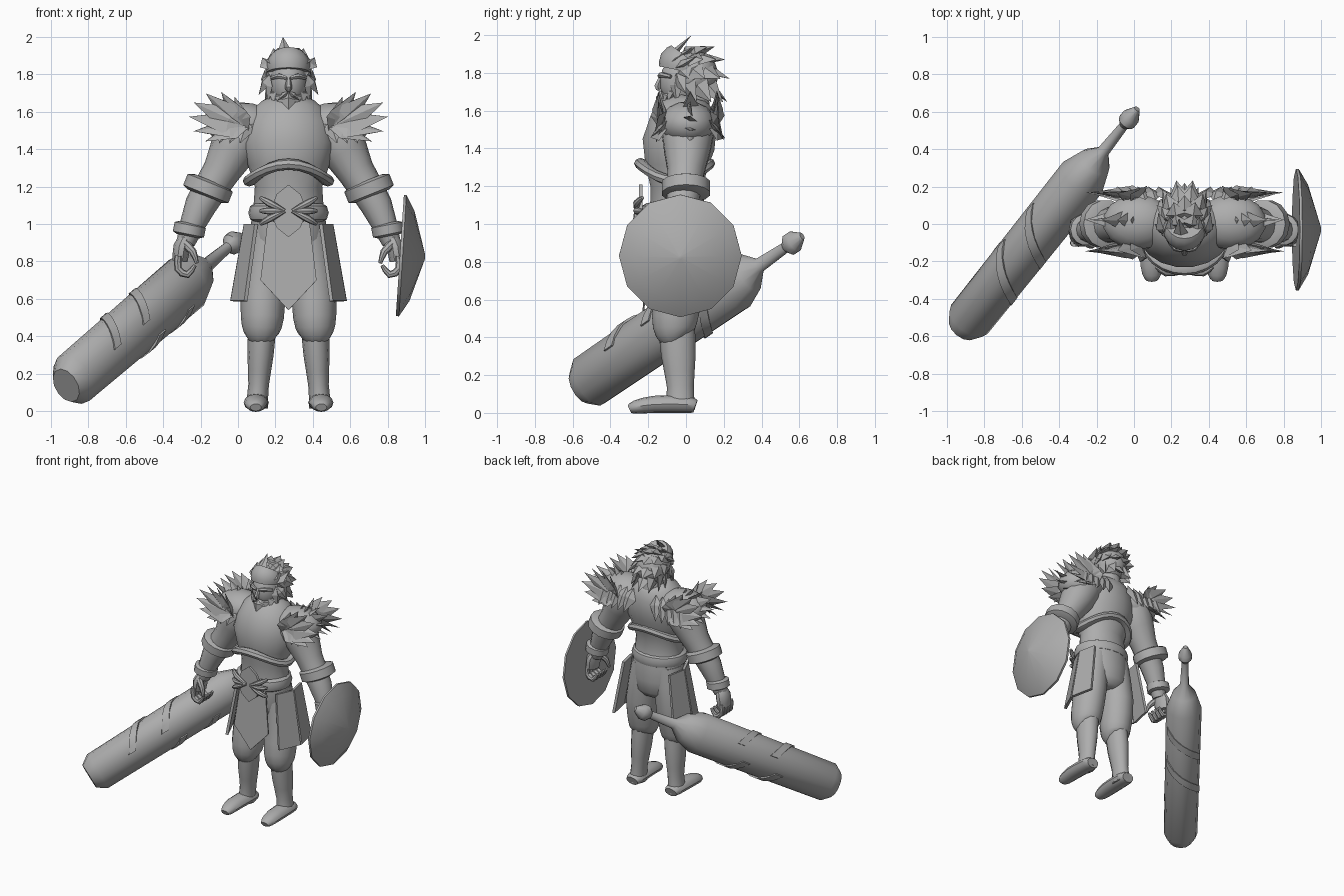
import bpy, bmesh, math
from mathutils import Vector

if "Cube" in bpy.data.objects:
    bpy.data.objects.remove(bpy.data.objects["Cube"])

BODY_CENTRE = .27
GREY = (.42, .42, .42, 1)
SIDEWAYS, FORWARD, UPWARD = Vector((1, 0, 0)), Vector((0, -1, 0)), Vector((0, 0, 1))

stone = bpy.data.materials.new("stone grey")
stone.use_nodes = True
stone.diffuse_color = GREY
stone.node_tree.nodes["Principled BSDF"].inputs["Base Color"].default_value = GREY


def finish(name, bm, pair=False, smooth=True):
    """Turn the mesh into an object on the body centre line, mirrored when paired."""
    bmesh.ops.recalc_face_normals(bm, faces=bm.faces)
    mesh = bpy.data.meshes.new(name)
    bm.to_mesh(mesh)
    bm.free()
    obj = bpy.data.objects.new(name, mesh)
    obj.location.x = BODY_CENTRE
    mesh.materials.append(stone)
    bpy.context.collection.objects.link(obj)
    if smooth:
        bpy.ops.object.select_all(action="DESELECT")
        obj.select_set(True)
        bpy.context.view_layer.objects.active = obj
        bpy.ops.object.shade_smooth_by_angle(angle=math.radians(40))
    if pair:
        mirror = obj.modifiers.new("Mirror", "MIRROR")
        mirror.use_mirror_merge = False


def bridge(bm, rows, closed=False):
    """Join rows of vertices into a tube, open tubes get end caps."""
    following = rows[1:] + rows[:1] if closed else rows[1:]
    for a, b in zip(rows, following):
        for k in range(len(a)):
            bm.faces.new((a[k - 1], a[k], b[k], b[k - 1]))
    if not closed:
        bm.faces.new(rows[0])
        bm.faces.new(rows[-1])


def refine(rings):
    """Add a smoothly interpolated ring between neighbours."""
    result = [rings[0]]
    for i in range(len(rings) - 1):
        before, after = rings[max(i - 1, 0)], rings[min(i + 2, len(rings) - 1)]
        a, b = rings[i], rings[i + 1]
        result.append(tuple((9 * (q + r) - p - s) / 16 for p, q, r, s in zip(before, a, b, after)))
        result.append(b)
    return result


def loft(name, rings, sides=12, pair=False, hint=SIDEWAYS, flat=1, curved=True):
    """Skin rings of (x, y, z, radius) that stand square to their path."""
    if curved:
        rings = refine(rings)
    bm = bmesh.new()
    centres = [Vector(ring[:3]) for ring in rings]
    rows = []
    for i, centre in enumerate(centres):
        tangent = (centres[min(i + 1, len(centres) - 1)] - centres[max(i - 1, 0)]).normalized()
        u = (hint - tangent * hint.dot(tangent)).normalized()
        v = tangent.cross(u) * flat
        angles = [math.tau * k / sides for k in range(sides)]
        rows.append([bm.verts.new(centre + (u * math.cos(a) + v * math.sin(a)) * rings[i][-1]) for a in angles])
    bridge(bm, rows)
    finish(name, bm, pair)


def cuff(name, centre, axis, radius, height):
    """A padded band worn around an arm."""
    centre, axis = Vector(centre), Vector(axis).normalized()
    steps = ((-.5, .75), (-.35, 1), (.35, 1), (.5, .75))
    loft(name, [(*(centre + axis * height * along), radius * size) for along, size in steps], 14, True, curved=False)


def belt(name, radius, depth, z, arch, thick):
    """A rounded band around the trunk, arched at front and back."""
    bm = bmesh.new()
    rows = []
    for k in range(24):
        a = math.tau * k / 24
        out = Vector((math.cos(a), math.sin(a), 0))
        centre = Vector((out.x * radius, out.y * depth - .06, z + arch * out.y ** 2))
        section = [math.tau * j / 8 for j in range(8)]
        rows.append([bm.verts.new(centre + out * .035 * math.cos(b) + UPWARD * thick * math.sin(b)) for b in section])
    bridge(bm, rows, closed=True)
    finish(name, bm)


def ellipsoid(name, centre, radii, pair=False):
    bm = bmesh.new()
    bmesh.ops.create_uvsphere(bm, u_segments=14, v_segments=9, radius=1)
    bmesh.ops.scale(bm, vec=radii, verts=bm.verts)
    bmesh.ops.translate(bm, vec=centre, verts=bm.verts)
    finish(name, bm, pair)


def plate(name, outline, thick, pair=False):
    bm = bmesh.new()
    face = bm.faces.new([bm.verts.new(p) for p in outline])
    face.normal_update()
    shift = face.normal * thick
    rim = bmesh.ops.extrude_face_region(bm, geom=[face])["geom"]
    bmesh.ops.translate(bm, vec=shift, verts=[g for g in rim if isinstance(g, bmesh.types.BMVert)])
    finish(name, bm, pair)


def spike(bm, base, tip, width, normal, lift=.02):
    """A pointed tuft with a raised ridge."""
    base, tip = Vector(base), Vector(tip)
    side = (tip - base).cross(Vector(normal)).normalized()
    ridge = side.cross(tip - base).normalized() * lift
    middle, side = base.lerp(tip, .4), side * width / 2
    ring = [bm.verts.new(middle + offset) for offset in (side, ridge, -side, -ridge)]
    root, point = bm.verts.new(base), bm.verts.new(tip)
    for k in range(4):
        bm.faces.new((ring[k - 1], ring[k], point))
        bm.faces.new((ring[k], ring[k - 1], root))


# Trunk
loft("torso", [(0, .03, 1.67, .11), (0, .01, 1.6, .2), (0, -.04, 1.42, .25), (0, -.05, 1.2, .18),
               (0, -.04, 1, .2), (0, -.03, .8, .18), (0, -.03, .75, .1)], 18, flat=.78)
belt("chest_hem", .21, .18, 1.23, .09, .03)
belt("waist_belt", .18, .15, 1.06, 0, .05)

# Four-pointed buckle and its fanned tassels
star = []
for k in range(8):
    angle, reach = math.tau * k / 8, 1 if k % 2 == 0 else .9
    star.append((.1 * reach * math.sin(angle), -.25, 1.07 + .14 * reach * math.cos(angle)))
plate("buckle", star, .02)
for i in (-1, 0, 1):
    loft(f"tassel_{i + 2}", [(.02, -.26, 1.07, .01), (.1, -.26, 1.07 + i * .04, .02),
                             (.15, -.23, 1.07 + i * .07, .01)], 8, True, FORWARD)

# Skirt panels
half = [(.11, -.2, 1.03), (.15, -.22, .7)]
plate("front_tabard", half + [(0, -.23, .54)] + [(-x, y, z) for x, y, z in reversed(half)], .01)
for name, degrees in (("hip_panel_front", -24), ("hip_panel_side", 12)):
    angle = math.radians(degrees)
    out, along = Vector((math.cos(angle), math.sin(angle), 0)), Vector((-math.sin(angle), math.cos(angle), 0))
    top, bottom = out * .23 + UPWARD, out * .3 + UPWARD * .59
    plate(name, [top - along * .07, top + along * .07, bottom + along * .09, bottom - along * .09], .02, True)

# Legs
loft("trouser_leg", [(.09, -.03, 1, .11), (.13, -.03, .7, .12), (.14, -.06, .5, .115), (.145, -.06, .42, .095),
                     (.145, -.05, .39, .07)], 14, True, flat=1.08)
loft("boot_shaft", [(.14, -.05, .46, .075), (.15, -.04, .3, .07), (.16, -.03, .14, .055), (.17, -.03, .02, .06)],
     12, True, flat=1.3)
loft("boot_foot", [(.17, .05, .035, .05), (.17, 0, .045, .065), (.175, -.17, .045, .065), (.175, -.27, .03, .05),
                   (.175, -.3, .02, .03)], 12, True, flat=.7)

# Arms with padded cuffs
loft("arm", [(.17, .01, 1.59, .09), (.25, .01, 1.48, .14), (.36, 0, 1.28, .1), (.47, -.02, 1.1, .085),
             (.55, -.04, .9, .05)], 14, True)
cuff("elbow_band", (.43, 0, 1.19), (.4, 0, -1), .13, .09)
cuff("wrist_cuff", (.53, -.03, .97), (.2, 0, -1), .085, .07)

# Loosely closed hands
loft("palm", [(.55, -.04, .93, .03), (.57, -.04, .88, .045), (.58, -.04, .8, .04)], 10, True, flat=1.6)
for i in range(4):
    y = .01 - i * .037
    loft(f"finger_{i + 1}", [(.59, y, .83, .02), (.59, y, .76, .02), (.54, y, .73, .02), (.5, y, .78, .01)],
         8, True, FORWARD)
loft("thumb", [(.55, -.08, .89, .025), (.51, -.11, .85, .02), (.49, -.12, .79, .01)], 8, True, FORWARD)

# Fur mantle: a cap, three fans of tufts, and tufts hanging at the back and chest
ellipsoid("shoulder_cap", (.25, .01, 1.53), (.19, .15, .12), True)
bm = bmesh.new()
for y in (-.13, .02, .15):
    root = Vector((.23, y, 1.52))
    for degrees in range(-20, 75, 15):
        angle = math.radians(degrees)
        out = Vector((math.cos(angle), y * .4, math.sin(angle)))
        reach = .2 + .11 * math.cos(2 * angle - .6)
        spike(bm, root - out * .04, root + out * reach, .14, (.2, y, .1))
for k in range(5):
    x = .1 + k * .055
    spike(bm, (x, .13, 1.62), (x + .04, .2, 1.44), .11, -FORWARD)
    if k > 1:
        spike(bm, (x, -.1, 1.58), (x + .05, -.16, 1.43), .11, FORWARD)
finish("fur_mantle", bm, True, smooth=False)

# Head and face
loft("neck", [(0, .03, 1.73, .08), (0, .03, 1.6, .1)])
ellipsoid("head", (0, -.02, 1.75), (.1, .12, .14))
loft("nose", [(0, -.13, 1.78, .01), (0, -.15, 1.73, .02), (0, -.14, 1.71, .01)], 6)
loft("brow", [(.01, -.14, 1.78, .01), (.05, -.13, 1.79, .015), (.09, -.08, 1.78, .01)], 6, True, FORWARD)
loft("headband", [(0, .01, 1.88, .1), (0, -.01, 1.85, .12), (0, -.02, 1.81, .115)], 16, flat=1.1)
bm = bmesh.new()
for k in range(-2, 3):
    x, back = k * .04, abs(k) * .03
    spike(bm, (x * .7, back - .11, 1.72), (x, back - .16, 1.58 + back), .08, (x, -1, 0), .03)
for x in (-.06, .06):
    spike(bm, (0, -.14, 1.71), (x, -.12, 1.66), .03, FORWARD)
finish("beard", bm, smooth=False)

# Swept-back hair in tiers of broad tufts
ellipsoid("hair_cap", (0, .04, 1.79), (.125, .13, .13))
bm = bmesh.new()
crown = Vector((0, .04, 1.79))
for elevation, count, start, sweep in ((65, 5, -40, 260), (35, 8, -35, 250), (5, 8, -30, 240), (-30, 7, -15, 210)):
    lean = math.radians(elevation)
    for k in range(count):
        turn = math.radians(start + sweep * k / (count - 1))
        out = Vector((math.cos(turn) * math.cos(lean), math.sin(turn) * math.cos(lean), math.sin(lean)))
        swept = Vector((0, .05, .06 * math.sin(lean) - .04))
        spike(bm, crown + out * .08 + (FORWARD + UPWARD) * .04, crown + out * .15 + swept, .12,
              out + FORWARD * .5 + UPWARD * .5, .025)
spike(bm, (-.01, -.14, 1.83), (-.03, .03, 2), .1, FORWARD + UPWARD)
for s in (-1, 1):
    spike(bm, (s * .06, -.12, 1.83), (s * .08, .04, 1.94), .1, FORWARD + UPWARD)
    spike(bm, (s * .09, -.07, 1.82), (s * .14, .06, 1.89), .09, FORWARD + UPWARD)
    for drop in (0, .05):
        spike(bm, (s * .1, -.05, 1.8), (s * (.16 - drop), -drop, 1.69 - drop), .08, (s, -.5, 0))
finish("hair", bm, smooth=False)

# Round shield on the left hand
loft("shield", [(.595, -.03, .832, .325), (.61, -.03, .831, .325), (.66, -.03, .828, .24), (.73, -.03, .824, .01)],
     12, hint=FORWARD, curved=False)

# Great club beside the right hand
club_end, club_axis = Vector((-1.15, -.51, .17)), Vector((.55, .69, .47)).normalized()
across = club_axis.cross(UPWARD).normalized()
above = across.cross(club_axis)
profile = ((-.07, .1), (0, .15), (1.1, .16), (1.22, .11), (1.3, .04), (1.5, .03), (1.53, .06), (1.57, .06), (1.63, .02))
loft("club", [(*(club_end + club_axis * along), radius * .83) for along, radius in profile],
     hint=across, flat=1.2, curved=False)
for i in range(4):
    bm = bmesh.new()
    rows = []
    for k in range(9):
        angle, along = .3 + math.pi * (i % 2) + k * .3, .25 + i * .14 + k * .03
        out = across * math.cos(angle) * .83 + above * math.sin(angle)
        corners = ((0, .15), (0, .163), (.06, .163), (.06, .15))
        rows.append([bm.verts.new(club_end + club_axis * (along + shift) + out * r) for shift, r in corners])
    bridge(bm, rows)
    finish(f"club_strap_{i + 1}", bm)
